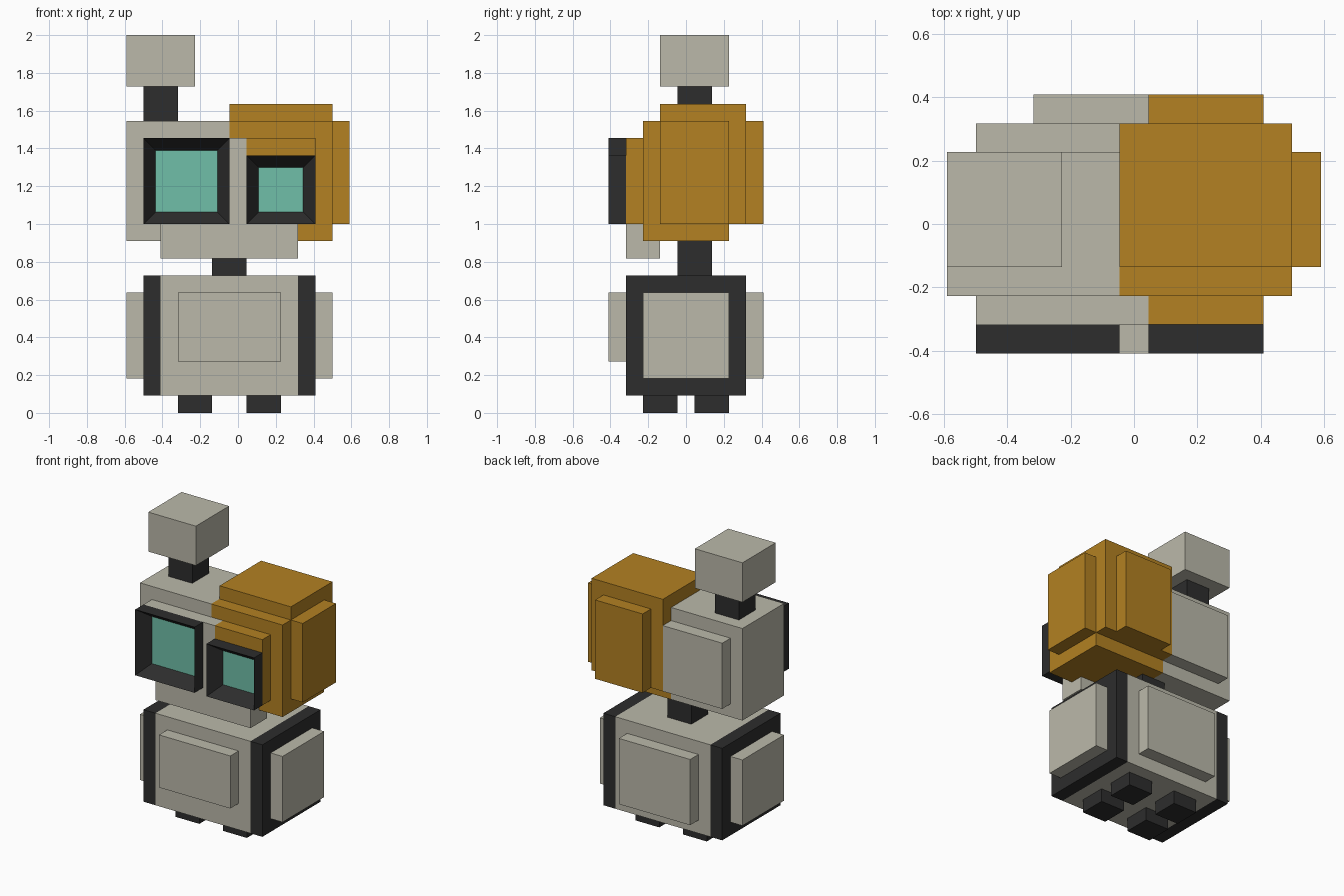
import bpy
import bmesh
from mathutils import Vector

U = 2 / 22  # one grid step; every part snaps to it

if "Cube" in bpy.data.objects:
    bpy.data.objects.remove(bpy.data.objects["Cube"], do_unlink=True)


def material(name, rgb):
    linear = [((c / 255 + 0.055) / 1.055) ** 2.4 for c in rgb] + [1.0]
    mat = bpy.data.materials.new(name)
    mat.use_nodes = True
    mat.diffuse_color = linear
    bsdf = next(n for n in mat.node_tree.nodes if n.type == "BSDF_PRINCIPLED")
    bsdf.inputs["Base Color"].default_value = linear
    return mat


LIGHT = material("warm grey", (187, 185, 170))
DARK = material("charcoal", (45, 45, 45))
ORANGE = material("ochre orange", (179, 129, 34))
TEAL = material("screen teal", (112, 191, 168))


def box(name, mat, x, y, z, screen=None):
    """Box between (min, max) pairs in grid steps; a screen is sunk into its front."""
    lo, hi = (Vector(p) * U for p in zip(x, y, z))
    bm = bmesh.new()
    bmesh.ops.create_cube(bm, size=1)
    bmesh.ops.scale(bm, vec=hi - lo, verts=bm.verts)
    bmesh.ops.translate(bm, vec=(lo + hi) / 2, verts=bm.verts)
    if screen:
        bm.normal_update()
        front = min(bm.faces, key=lambda f: f.normal.y)
        bmesh.ops.inset_region(bm, faces=[front], thickness=U)
        bmesh.ops.translate(bm, vec=(0, 0.98 * U, 0), verts=front.verts)
        front.material_index = 1
    mesh = bpy.data.meshes.new(name)
    bm.to_mesh(mesh)
    bm.free()
    mesh.materials.append(mat)
    if screen:
        mesh.materials.append(screen)
    obj = bpy.data.objects.new(name, mesh)
    bpy.context.collection.objects.link(obj)
    return obj


# Feet
for side, x in (("right", -3.5), ("left", 0.5)):
    for end, y in (("front", -2.5), ("back", 0.5)):
        box(f"{end}_{side}_foot", DARK, (x, x + 2), (y, y + 2), (0, 1))

# Body: light core between dark side slabs, with raised panels
box("body_core", LIGHT, (-4.5, 3.5), (-3.5, 3.5), (1, 8))
box("chest_panel", LIGHT, (-3.5, 2.5), (-4.5, -3.5), (3, 7))
box("back_panel", LIGHT, (-3.5, 2.5), (3.5, 4.5), (2, 7))
for side, slab, panel in (("right", -5.5, -6.5), ("left", 3.5, 4.5)):
    box(f"{side}_side_slab", DARK, (slab, slab + 1), (-3.5, 3.5), (1, 8))
    box(f"{side}_side_panel", LIGHT, (panel, panel + 1), (-2.5, 2.5), (2, 7))
box("neck", DARK, (-1.5, 0.5), (-0.5, 1.5), (8, 10))

# Light half of the head
box("jaw", LIGHT, (-4.5, 3.5), (-3.5, -1.5), (9, 11))
box("head_right", LIGHT, (-6.5, -0.5), (-2.5, 2.5), (10, 17))
box("face_plate_right", LIGHT, (-5.5, 0.5), (-3.5, -2.5), (11, 16))
box("head_back_plate", LIGHT, (-5.5, -0.5), (2.5, 3.5), (11, 16))

# Orange half of the head
box("head_left", ORANGE, (-0.5, 5.5), (-2.5, 2.5), (10, 17))
box("head_left_crown", ORANGE, (-0.5, 5.5), (-1.5, 3.5), (11, 18))
box("face_plate_left", ORANGE, (0.5, 4.5), (-3.5, -2.5), (11, 16))
box("head_left_side_plate", ORANGE, (5.5, 6.5), (-1.5, 2.5), (11, 17))
box("head_left_back_plate", ORANGE, (0.5, 4.5), (3.5, 4.5), (11, 17))

# Eyes: dark frames with sunken screens
box("right_eye", DARK, (-5.5, -0.5), (-4.5, -3.5), (11, 16), TEAL)
box("left_eye", DARK, (0.5, 4.5), (-4.5, -3.5), (11, 15), TEAL)

# Antenna
box("antenna_stem", DARK, (-5.5, -3.5), (-0.5, 1.5), (17, 19))
box("antenna_block", LIGHT, (-6.5, -2.5), (-1.5, 2.5), (19, 22))
